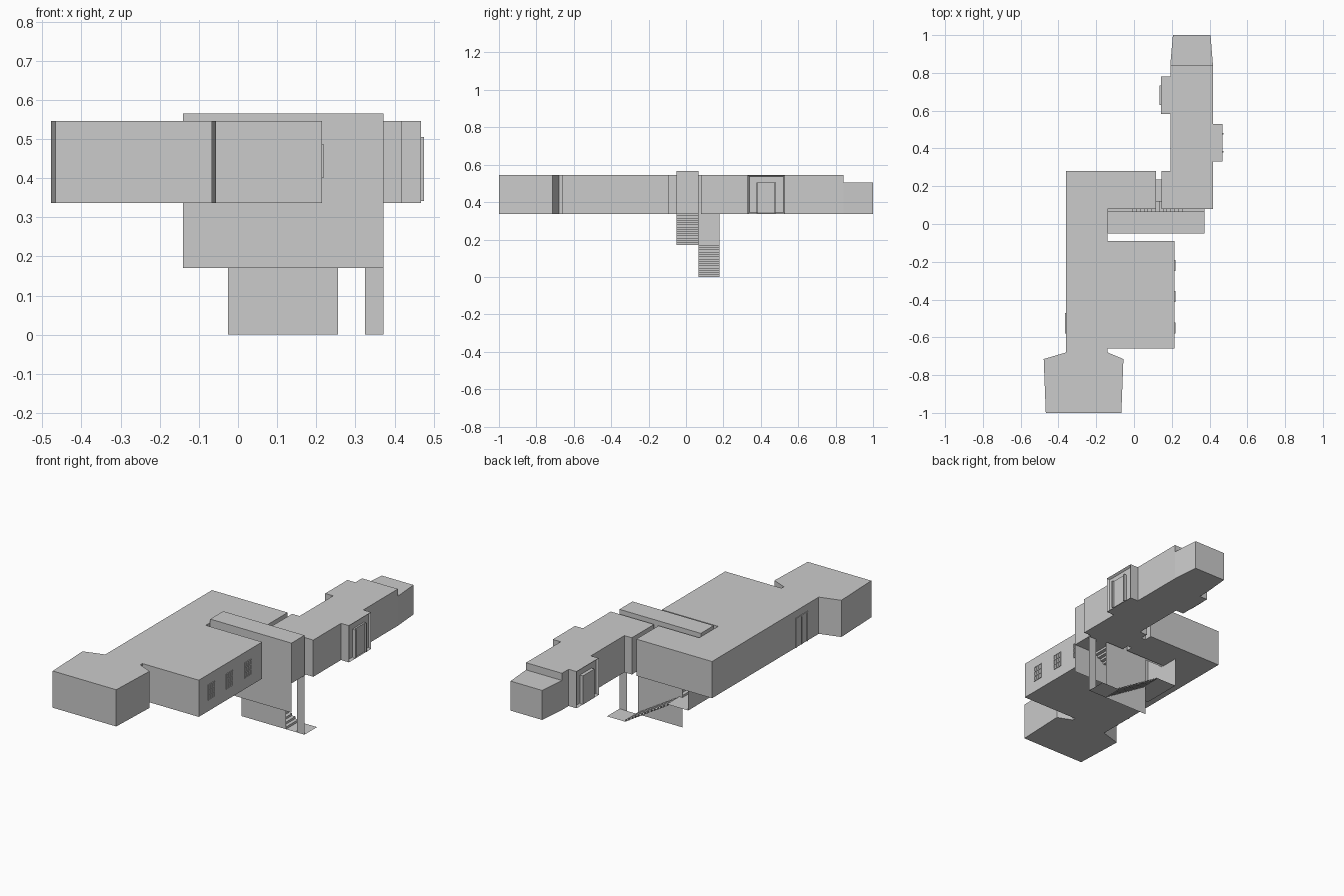
import bpy, bmesh

if "Cube" in bpy.data.objects:
    bpy.data.objects.remove(bpy.data.objects["Cube"])

Z0, Z1 = 0.337, 0.546          # floor and roof of the rooms


def finish(name, bm):
    me = bpy.data.meshes.new(name)
    bm.to_mesh(me)
    bm.free()
    ob = bpy.data.objects.new(name, me)
    bpy.context.collection.objects.link(ob)
    return ob


def prism(name, pts, z0=Z0, z1=Z1):
    bm = bmesh.new()
    f = bm.faces.new([bm.verts.new((x, y, z0)) for x, y in pts])
    ext = bmesh.ops.extrude_face_region(bm, geom=[f], use_keep_orig=True)
    vs = [v for v in ext["geom"] if isinstance(v, bmesh.types.BMVert)]
    bmesh.ops.translate(bm, verts=vs, vec=(0, 0, z1 - z0))
    bmesh.ops.recalc_face_normals(bm, faces=bm.faces)
    return finish(name, bm)


def box(name, x0, x1, y0, y1, z0=Z0, z1=Z1):
    return prism(name, [(x0, y0), (x1, y0), (x1, y1), (x0, y1)], z0, z1)


def sheets(name, quads):
    bm = bmesh.new()
    for q in quads:
        bm.faces.new([bm.verts.new(p) for p in q])
    bmesh.ops.remove_doubles(bm, verts=bm.verts, dist=1e-5)
    return finish(name, bm)


def wall_y(y, x0, x1, z0, z1):
    return [(x0, y, z0), (x1, y, z0), (x1, y, z1), (x0, y, z1)]


def wall_x(x, y0, y1, z0, z1):
    return [(x, y0, z0), (x, y1, z0), (x, y1, z1), (x, y0, z1)]


def floor(z, x0, x1, y0, y1):
    return [(x0, y0, z), (x1, y0, z), (x1, y1, z), (x0, y1, z)]


# West wing: corridor, side hall and flared front room in one footprint
prism("west_wing", [
    (-0.36, 0.28), (-0.36, -0.68), (-0.478, -0.715), (-0.467, -1.0),
    (-0.067, -1.0), (-0.056, -0.715), (-0.14, -0.68), (-0.14, -0.66),
    (0.215, -0.66), (0.215, -0.09), (-0.14, -0.09), (-0.14, 0.08),
    (0.117, 0.08), (0.117, 0.28)])

# East wing with tapered, lower end room
prism("east_wing", [
    (0.145, 0.08), (0.418, 0.08), (0.418, 0.842), (0.192, 0.842),
    (0.192, 0.28), (0.145, 0.28)])
prism("end_room", [(0.192, 0.842), (0.418, 0.842), (0.405, 1.0), (0.206, 1.0)],
      Z0, 0.505)

# Narrow doorway joining both wings
box("link_doorway", 0.117, 0.145, 0.12, 0.235, Z0, 0.51)


# Door alcoves on both sides of the east wing, with sunken panel
def alcove(name, wall, side, yc):
    front = wall + side * 0.05
    ob = box(name, min(wall, front), max(wall, front), yc - 0.1, yc + 0.1)
    bm = bmesh.new()
    bm.from_mesh(ob.data)
    face = [f for f in bm.faces if f.normal.x * side > 0.9]
    bmesh.ops.inset_region(bm, faces=face, thickness=0.012)
    bmesh.ops.translate(bm, verts=face[0].verts[:], vec=(-side * 0.012, 0, 0))
    bm.to_mesh(ob.data)
    bm.free()
    a, b = sorted((front - side * 0.012, front + side * 0.007))
    for i, s in enumerate((-1, 1)):
        y = yc + s * 0.048
        box(f"{name}_jamb_{i}", a, b, y - 0.004, y + 0.004, Z0 + 0.005, 0.505)
    box(name + "_door", a, (a + b) / 2 if side > 0 else b,
        yc - 0.044, yc + 0.044, Z0 + 0.005, 0.505)


alcove("east_alcove", 0.418, 1, 0.43)
alcove("west_alcove", 0.192, -1, 0.682)

# Side door on the west wall
for i, y in enumerate((-0.575, -0.475)):
    box(f"side_door_jamb_{i}", -0.364, -0.36, y - 0.004, y + 0.004, Z0, 0.505)
box("side_door_lintel", -0.364, -0.36, -0.575, -0.475, 0.497, 0.505)
box("side_door_leaf_joint", -0.363, -0.36, -0.527, -0.523, Z0, 0.497)

# Barred windows on the hall
for i, yc in enumerate((-0.55, -0.385, -0.22)):
    for k in range(4):
        y = yc - 0.027 + k * 0.018
        box(f"window_{i}_bar_{k}", 0.215, 0.219, y - 0.002, y + 0.002, 0.4, 0.488)
        z = 0.402 + k * 0.028
        box(f"window_{i}_rail_{k}", 0.215, 0.219, yc - 0.028, yc + 0.028,
            z - 0.002, z + 0.002)

# Stairwell shell: open thin walls round two flights
XL, XR, XA, XB = -0.14, 0.372, -0.025, 0.255
YF, YM, YB = -0.05, 0.067, 0.18
TOP, MID = 0.566, 0.17
sheets("stairwell_walls", [
    floor(TOP, XL, XR, YF, YM),
    wall_y(YF, XL, XR, MID, TOP),
    wall_x(XR, YF, YM, Z0, TOP),
    wall_x(XL, YF, YM, MID, TOP),
    wall_x(XL, YM, YB, MID, Z0),
    wall_y(YM, XA, XB, 0, TOP),
    wall_y(YM, XL, XA, Z0, TOP),
    wall_y(YM, 0.325, XR, 0, TOP),
    wall_y(YM, XB, 0.325, 0.51, TOP)])
sheets("stair_landings", [
    floor(MID, XL, XA, YF, YB),
    floor(Z0, XB, XR, YF, 0.08),
    floor(0, XB, XR, YM, YB)])


# Stair flights as folded sheets of risers and treads
def flight(name, x0, x1, z0, z1, y0, y1, n=14):
    dx, dz = (x1 - x0) / n, (z1 - z0) / n
    quads = []
    for i in range(n):
        x, z = x0 + i * dx, z0 + i * dz
        quads.append(wall_x(x, y0, y1, z, z + dz))
        quads.append(floor(z + dz, x, x + dx, y0, y1))
    sheets(name, quads)


flight("lower_flight", XB, XA, 0, MID, YM, YB)
flight("upper_flight", XA, XB, MID, Z0, YF, YM)
